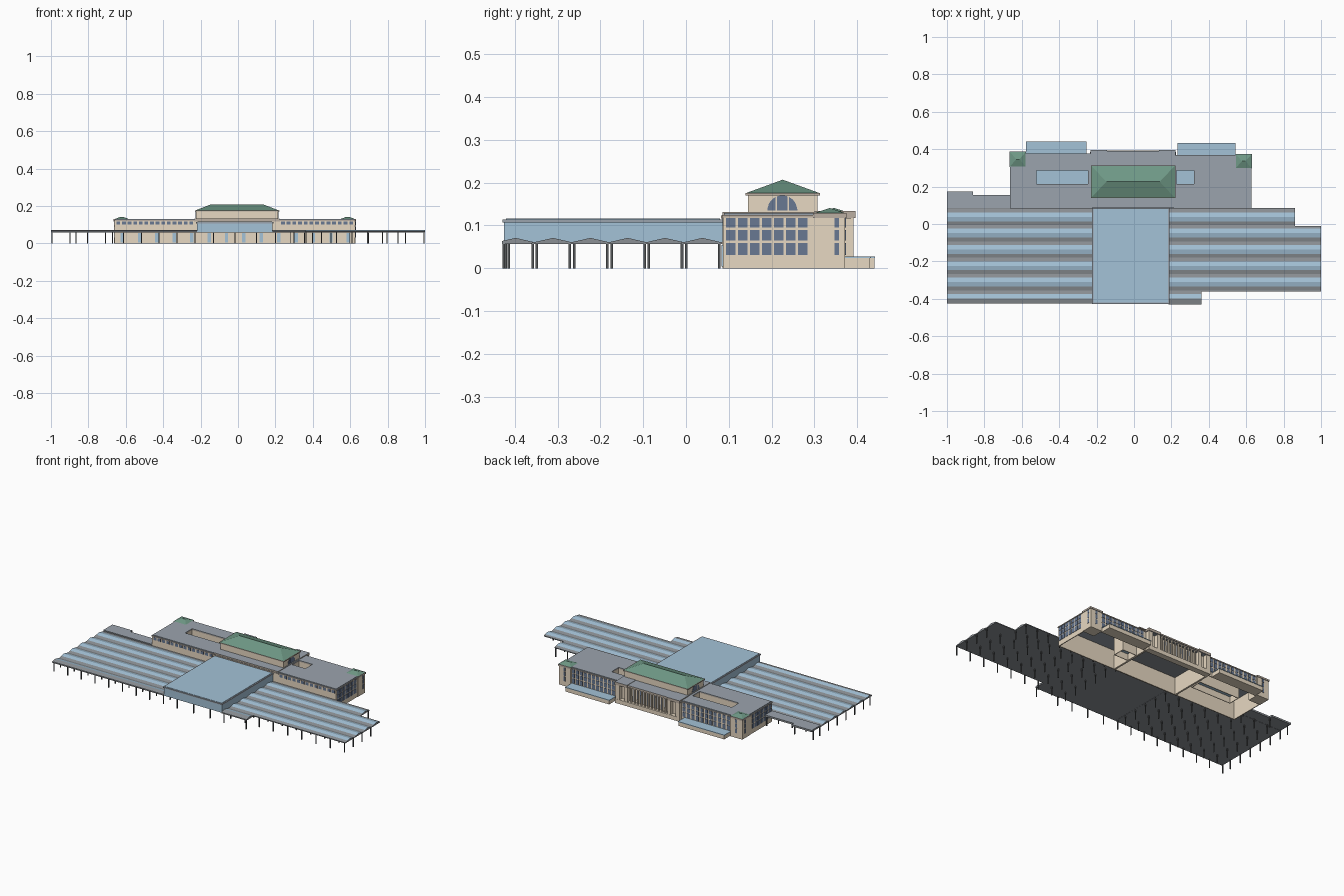
import bpy, bmesh, math

if "Cube" in bpy.data.objects:
    bpy.data.objects.remove(bpy.data.objects["Cube"], do_unlink=True)


def material(name, *rgb):
    m = bpy.data.materials.new(name)
    m.use_nodes = True
    m.diffuse_color = (*rgb, 1)
    m.node_tree.nodes["Principled BSDF"].inputs["Base Color"].default_value = (*rgb, 1)
    return m


STONE = material("warm stone", .80, .69, .54)
TRIM = material("stone trim", .50, .43, .36)
ROOF = material("grey roof", .33, .37, .42)
STRIPE = material("canopy metal", .26, .28, .30)
GLASS = material("pale blue glass", .37, .54, .68)
WINDOW = material("window blue", .14, .19, .29)
COPPER = material("green copper", .16, .32, .24)
DARK = material("dark steel", .09, .095, .10)


def finish(name, bm, mats, rule=None):
    bmesh.ops.recalc_face_normals(bm, faces=bm.faces)
    bm.normal_update()
    if rule:
        for f in bm.faces:
            f.material_index = rule(f)
    me = bpy.data.meshes.new(name)
    bm.to_mesh(me)
    bm.free()
    for m in mats:
        me.materials.append(m)
    ob = bpy.data.objects.new(name, me)
    bpy.context.scene.collection.objects.link(ob)


def boxes(name, items, *mats, rule=None):
    """One object from boxes given as x0, x1, y0, y1, z0, z1."""
    bm = bmesh.new()
    for x0, x1, y0, y1, z0, z1 in items:
        for v in bmesh.ops.create_cube(bm, size=1)["verts"]:
            v.co = (x1 if v.co.x > 0 else x0, y1 if v.co.y > 0 else y0, z1 if v.co.z > 0 else z0)
    finish(name, bm, mats, rule)


def flat_rule(f):
    return 1 if abs(f.normal.z) > .5 else 0


def ring(x0, x1, y0, y1, hx0, hx1, hy0, hy1, z0, z1):
    """Four boxes around a rectangular opening."""
    return [(x0, x1, y0, hy0, z0, z1), (x0, x1, hy1, y1, z0, z1),
            (x0, hx0, hy0, hy1, z0, z1), (hx1, x1, hy0, hy1, z0, z1)]


def grow(rect, d):
    return rect[0] - d, rect[1] + d, rect[2] - d, rect[3] + d


def spread(a, b, n):
    return [a + (b - a) * i / (n - 1) for i in range(n)]


def hip_roof(name, x0, x1, y0, y1, z0, z1, run):
    bm = bmesh.new()
    ym = (y0 + y1) / 2
    a, b, c, d = [bm.verts.new((x, y, z0)) for x, y in ((x0, y0), (x1, y0), (x1, y1), (x0, y1))]
    l, r = bm.verts.new((x0 + run, ym, z1)), bm.verts.new((x1 - run, ym, z1))
    for f in ((a, b, r, l), (c, d, l, r), (b, c, r), (d, a, l), (d, c, b, a)):
        bm.faces.new(f)
    finish(name, bm, [COPPER])


# Platform canopies: pleated roofs, glazed ridges and metal valleys
PITCH, VALLEY, BAND = .0873, .082, .02
valleys = [VALLEY - PITCH * k for k in range(7)]


def pleat(y):
    t = abs(((y - VALLEY) / PITCH + .5) % 1 - .5) * 2
    return .061 + .010 * t


def canopy(name, x0, x1, y0, y1):
    cuts = [v + d for v in valleys for d in (-PITCH / 2, -BAND, 0, BAND)]
    ys = [y0] + sorted(y for y in cuts if y0 + .001 < y < y1 - .001) + [y1]
    bm = bmesh.new()
    rows = [[bm.verts.new((x, y, z)) for x, z in ((x0, .057), (x0, pleat(y)), (x1, pleat(y)), (x1, .057))]
            for y in ys]
    for p, q in zip(rows, rows[1:]):
        for i in range(4):
            j = (i + 1) % 4
            bm.faces.new((p[i], p[j], q[j], q[i]))
    bm.faces.new(rows[0])
    bm.faces.new(rows[-1])

    def rule(f):
        y = f.calc_center_median().y
        glazed = y > -.398 and min(abs(y - v) for v in valleys) > BAND
        return 1 if f.normal.z > .5 and glazed else 0
    finish(name, bm, [STRIPE, GLASS], rule)


canopy("left_side_canopy_main", .185, 1, -.36, -.01)
canopy("left_side_canopy_back", .185, .86, -.01, .085)
canopy("left_side_canopy_front", .185, .36, -.43, -.36)
canopy("right_side_canopy", -1, -.22, -.425, .085)
boxes("flat_canopies", [(-1, -.86, .085, .175, .058, .069), (-.86, -.66, .085, .155, .058, .069)],
      STRIPE, ROOF, rule=lambda f: 1 if f.normal.z > .5 else 0)

# Canopy columns stand in rows under the valleys, staggered side to side
spots = []
for y in valleys[:-1] + [-.42]:
    spots += [(x, y + .006) for x in spread(-.995, -.23, 9)]
    if y > -.36:
        spots += [(x, y - .004) for x in spread(.2, .995 if y < -.01 else .855, 9)]
    else:
        spots += [(.2, y - .006), (.355, y - .006)]
spots += [(x, -.421) for x in spread(-.13, .1, 3)] + [(x, .151) for x in (-.995, -.865, -.67)]
boxes("canopy_columns", [(x - .0025, x + .0025, y - .003, y + .003, 0, .059) for x, y in spots], DARK)

# Glass concourse hall between the canopies
boxes("hall_glass_body", [(-.22, .185, -.425, .085, .058, .107)], GLASS, STRIPE,
      rule=lambda f: 1 if f.normal.z < -.5 else 0)
boxes("hall_roof_frame", [(-.224, .189, -.429, .085, .107, .114)], ROOF)
boxes("hall_roof_glass", [(-.216, .181, -.421, .08, .112, .116)], GLASS)

# Hollow building wings, each around a light well
wings = {"right": ((-.66, -.228, .087, .375), (-.52, -.245, .215, .285)),
         "left": ((.218, .625, .087, .365), (.226, .32, .215, .285))}
for side, (o, w) in wings.items():
    boxes(side + "_wing_walls", ring(*o, *grow(o, -.005), 0, .12), STONE)
    boxes(side + "_well_walls", ring(*grow(w, .004), *w, 0, .12), STONE)
    boxes(side + "_wing_cornice", ring(*grow(o, .003), *w, .119, .125), TRIM, ROOF, rule=flat_rule)
    boxes(side + "_wing_roof", ring(*grow(o, -.002), *w, .125, .129), ROOF)
    boxes(side + "_well_glass", [(*w, .04, .045)], GLASS)

# Corner pavilions with small copper roofs
for side, p in {"right": (-.662, -.58, .308, .384), "left": (.545, .628, .3, .372)}.items():
    boxes(side + "_pavilion", [(*p, 0, .12)], STONE)
    boxes(side + "_pavilion_cornice", [(*grow(p, .003), .118, .129)], TRIM, ROOF, rule=flat_rule)
    hip_roof(side + "_pavilion_roof", *p, .129, .141, .032)

# Central block: hollow hall, stepped cornice and raised upper storey
boxes("central_walls", ring(-.23, .22, .085, .365, -.222, .212, .092, .355, 0, .12), STONE)
boxes("central_ceiling", [(-.222, .212, .092, .355, .108, .118)], STRIPE)
boxes("central_cornice", [(-.234, .224, .082, .385, .116, .123), (-.23, .22, .085, .39, .123, .132),
                          (-.232, -.145, .3, .396, .117, .134), (.135, .222, .3, .396, .117, .134)],
      TRIM, ROOF, rule=flat_rule)
boxes("upper_storey", [(-.225, .215, .145, .307, .13, .172)], STONE)
boxes("upper_cornice", [(-.231, .221, .139, .313, .17, .176)], TRIM)
hip_roof("main_copper_roof", -.228, .218, .141, .311, .176, .207, .08)

# Arched windows in the ends of the upper storey
bm = bmesh.new()
for x0, x1 in ((-.227, -.224), (.214, .217)):
    for a, b in ((-.035, -.016), (-.012, .012), (.016, .035)):
        outline = [(a, 0), (b, 0)] + [(y, math.sqrt(max(0, .0352 ** 2 - y * y))) for y in spread(b, a, 6)]
        near, far = [[bm.verts.new((x, .225 + y, .135 + z)) for y, z in outline] for x in (x0, x1)]
        bm.faces.new(near)
        bm.faces.new(far)
        for i in range(len(near)):
            j = (i + 1) % len(near)
            bm.faces.new((near[i], near[j], far[j], far[i]))
finish("arched_windows", bm, [WINDOW])

# Rear colonnade on a low base, with solid end piers
boxes("colonnade_base", [(-.23, .22, .36, .392, 0, .026)], STONE)
boxes("colonnade_piers", [(a, b, .36, .391, .026, .117) for a, b in
                          ((-.23, -.2), (-.165, -.145), (.135, .155), (.19, .22))], STONE)
bm = bmesh.new()
for x in spread(-.125, .115, 11):
    for v in bmesh.ops.create_cone(bm, cap_ends=True, segments=10, radius1=.006,
                                   radius2=.005, depth=.092)["verts"]:
        v.co.x += x
        v.co.y += .381
        v.co.z += .071
finish("colonnade_columns", bm, [STONE])
boxes("colonnade_windows", [(x - .007, x + .007, .364, .368, .03, .108) for x in spread(-.113, .103, 10)], WINDOW)

# Rear entrance annexes with glass tops
annexes = [(-.575, -.255, .37, .44), (.235, .54, .36, .43)]
boxes("annex_walls", [(*a, 0, .024) for a in annexes], STONE)
boxes("annex_glass_roofs", [(a - .002, b + .002, c, d + .002, .024, .028) for a, b, c, d in annexes], GLASS)

# Windows on the rear and end walls in three storeys
storeys = [(.031, .059), (.065, .09), (.095, .117)]
panes = []
for z0, z1 in storeys:
    for a, b, y in ((-.56, -.25, .375), (.25, .53, .365)):
        panes += [(x - .01, x + .01, y - .002, y + .002, z0, z1) for x in spread(a, b, 11)]
    for x in (-.66, .625):
        panes += [(x - .002, x + .002, y - .011, y + .011, z0, z1) for y in spread(.105, .273, 7)]
    panes += [(-.664, -.66, .352, .362, z0, z1), (.626, .63, .347, .357, z0, z1)]
    panes += [(-.626, -.614, .382, .386, z0, z1), (.582, .594, .37, .374, z0, z1)]
boxes("storey_windows", panes, WINDOW)

# Front clerestory row above the canopies and tall doors below
boxes("clerestory_windows", [(x - .01, x + .01, .085, .089, .1, .118)
                             for x in spread(-.64, -.25, 14) + spread(.24, .605, 13)], WINDOW)
boxes("platform_doors", [(x - .009, x + .009, .083, .087, .004, .055) for x in spread(-.62, .59, 14)], GLASS)
